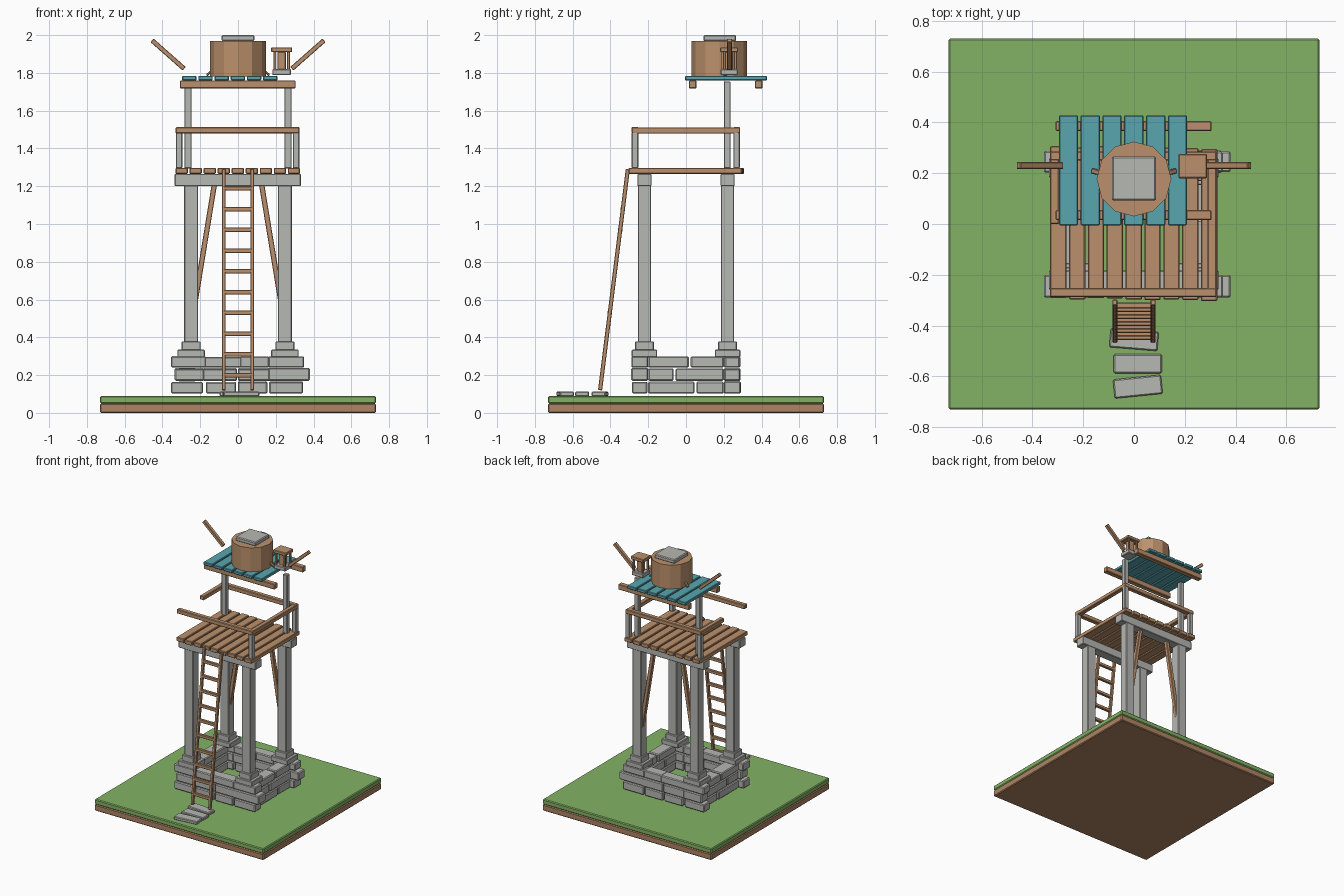
import bpy, bmesh, math, random
from mathutils import Vector, Matrix

if "Cube" in bpy.data.objects:
    bpy.data.objects.remove(bpy.data.objects["Cube"])

random.seed(4)


def mat(name, rgb):
    m = bpy.data.materials.new(name)
    m.diffuse_color = (*rgb, 1)
    m.use_nodes = True
    m.node_tree.nodes["Principled BSDF"].inputs["Base Color"].default_value = m.diffuse_color
    return m


WOOD = mat("wood", (0.50, 0.28, 0.15))
EARTH = mat("earth brown", (0.43, 0.235, 0.13))
STONE = mat("grey stone", (0.47, 0.48, 0.45))
GRASS = mat("grass green", (0.23, 0.45, 0.13))
TEAL = mat("teal paint", (0.10, 0.38, 0.43))


def finish(name, bm, material):
    me = bpy.data.meshes.new(name)
    bm.to_mesh(me)
    bm.free()
    me.materials.append(material)
    ob = bpy.data.objects.new(name, me)
    bpy.context.collection.objects.link(ob)
    return ob


def box(name, x, y, z, material, bevel=0.004, turn=0.0):
    """Box from (min, max) ranges, with a small chamfer."""
    bm = bmesh.new()
    bmesh.ops.create_cube(bm, size=1)
    size = [r[1] - r[0] for r in (x, y, z)]
    bmesh.ops.scale(bm, vec=size, verts=bm.verts)
    if bevel:
        bmesh.ops.bevel(bm, geom=bm.edges[:], offset=bevel, segments=1, affect='EDGES')
    ob = finish(name, bm, material)
    ob.location = [sum(r) / 2 for r in (x, y, z)]
    ob.rotation_euler.z = turn
    return ob


def bar(name, a, b, w, d, material):
    """Rectangular bar between two points."""
    a, b = Vector(a), Vector(b)
    ob = box(name, (-w / 2, w / 2), (-d / 2, d / 2), (0, (b - a).length), material, 0.003)
    ob.rotation_mode = 'QUATERNION'
    n = (b - a).normalized()
    side = Vector((0, 1, 0)) if abs(n.y) < 0.5 else Vector((1, 0, 0))
    xa = side.cross(n).normalized()
    ya = n.cross(xa)
    ob.rotation_quaternion = Matrix((xa, ya, n)).transposed().to_quaternion()
    ob.location = (a + b) / 2
    return ob


def around(c, w):
    return (c - w / 2, c + w / 2)


# Ground slab
box("earth_slab", (-0.73, 0.73), (-0.73, 0.73), (0, 0.05), EARTH, 0.006)
box("grass_slab", (-0.73, 0.73), (-0.73, 0.73), (0.05, 0.09), GRASS, 0.006)

# Stepping stones
for i, (cx, cy, t) in enumerate([(0, -0.455, -0.08), (0.015, -0.55, 0.0), (0.015, -0.64, 0.1)]):
    box(f"step_stone_{i}", around(cx, 0.19), around(cy, 0.075), (0.088, 0.113), STONE, 0.005, t)

# Stone footing: three courses, four blocks front and back, two per side
courses = [
    ((0.103, 0.165), [(-0.355, -0.185), (-0.17, -0.01), (0.0, 0.155), (0.165, 0.345)]),
    ((0.17, 0.235), [(-0.335, -0.18), (-0.185, -0.005), (0.0, 0.175), (0.16, 0.38)]),
    ((0.24, 0.298), [(-0.355, -0.17), (-0.18, 0.02), (0.01, 0.165), (0.16, 0.35)]),
]
for r, (z, blocks) in enumerate(courses):
    for s, side in ((-1, "front"), (1, "back")):
        for i, b in enumerate(blocks):
            j = random.uniform(-0.006, 0.006)
            box(f"{side}_stone_{r}_{i}", b, around(s * 0.245, 0.085 + j),
                (z[0], z[1] + j / 2), STONE, 0.006)
    split = (0.05, -0.06, 0.02)[r]
    for s, side in ((-1, "left"), (1, "right")):
        for i, y in enumerate([(-0.2, split - 0.005), (split + 0.005, 0.2)]):
            box(f"{side}_stone_{r}_{i}", around(s * 0.27, 0.09 + random.uniform(-0.01, 0.01)),
                y, z, STONE, 0.006)

# Columns with stepped feet
for sx in (-1, 1):
    for sy in (-1, 1):
        cx, cy = sx * 0.248, sy * 0.22
        box("column_foot", around(cx, 0.145), around(cy, 0.135), (0.295, 0.335), STONE)
        box("column_collar", around(cx, 0.1), around(cy, 0.1), (0.33, 0.378), STONE)
        box("column", around(cx, 0.074), around(cy, 0.07), (0.37, 1.21), STONE)

# Cross beams under the deck
for sy in (-1, 1):
    box("deck_beam", (-0.335, 0.333), around(sy * 0.22, 0.075), (1.2, 1.265), STONE)

# Knee braces at the back
for sx in (-1, 1):
    bar("knee_brace", (sx * 0.125, 0.22, 1.21), (sx * 0.225, 0.22, 0.6), 0.028, 0.03, WOOD)

# Deck planks
for i in range(9):
    j = random.uniform(-0.008, 0.008)
    box(f"deck_plank_{i}", around(-0.298 + i * 0.0742, 0.064), (-0.298 + j, 0.3 + j),
        (1.265, 1.297), WOOD)

# Railing: three posts, full rails, broken left rail
for px, py in ((0.308, -0.27), (0.308, 0.268), (-0.312, 0.268)):
    box("rail_post", around(px, 0.035), around(py, 0.035), (1.295, 1.485), STONE)
box("front_rail", (-0.33, 0.325), (-0.288, -0.252), (1.48, 1.513), WOOD)
box("back_rail", (-0.33, 0.325), (0.25, 0.286), (1.48, 1.513), WOOD)
box("right_rail", (0.29, 0.325), (-0.285, 0.28), (1.479, 1.511), WOOD)
box("left_rail", (-0.33, -0.295), (0.0, 0.28), (1.479, 1.511), WOOD)

# Ladder
for sx in (-1, 1):
    bar("ladder_rail", (sx * 0.075, -0.455, 0.12), (sx * 0.075, -0.308, 1.29), 0.02, 0.022, WOOD)
for i in range(10):
    z = 0.2 + i * 0.1098
    y = -0.455 + (z - 0.12) / 1.17 * 0.147
    box(f"ladder_rung_{i}", (-0.075, 0.075), around(y, 0.022), around(z, 0.024), WOOD, 0.003)

# Roof posts, beams and teal planks
for sx in (-1, 1):
    box("roof_post", around(sx * 0.265, 0.038), around(0.218, 0.036), (1.295, 1.755), STONE)
for y in (0.035, 0.385):
    box("roof_beam", (-0.308, 0.305), around(y, 0.04), (1.718, 1.76), WOOD)
for i in range(6):
    box(f"roof_plank_{i}", around(-0.258 + i * 0.0858, 0.076), (-0.005, 0.428),
        (1.76, 1.784), TEAL)

# Loose slanted struts beside the roof, small ones at the barrel foot
for sx in (-1, 1):
    bar("slanted_strut", (sx * 0.285, 0.23, 1.822), (sx * 0.455, 0.23, 1.972), 0.025, 0.027, WOOD)
    bar("barrel_chock", (sx * 0.165, 0.21, 1.788), (sx * 0.13, 0.2, 1.82), 0.012, 0.02, WOOD)

# Water barrel with square lid
bm = bmesh.new()
bmesh.ops.create_cone(bm, cap_ends=True, segments=12, radius1=0.147, radius2=0.147, depth=0.188)
barrel = finish("barrel", bm, WOOD)
barrel.location = (0, 0.177, 1.876)
box("barrel_lid", (-0.087, 0.087), (0.092, 0.266), (1.968, 2.0), STONE, 0.006)

# Lantern: grey base, corner posts, small core, wooden cap
box("lantern_base", around(0.231, 0.098), around(0.228, 0.09), (1.788, 1.82), STONE)
for sx in (-1, 1):
    for sy in (-1, 1):
        box("lantern_post", around(0.231 + sx * 0.036, 0.014), around(0.228 + sy * 0.034, 0.014),
            (1.818, 1.915), WOOD, 0.002)
box("lantern_core", around(0.231, 0.044), around(0.228, 0.044), (1.818, 1.912), WOOD, 0.003)
box("lantern_cap", around(0.231, 0.112), around(0.228, 0.096), (1.91, 1.935), WOOD)
